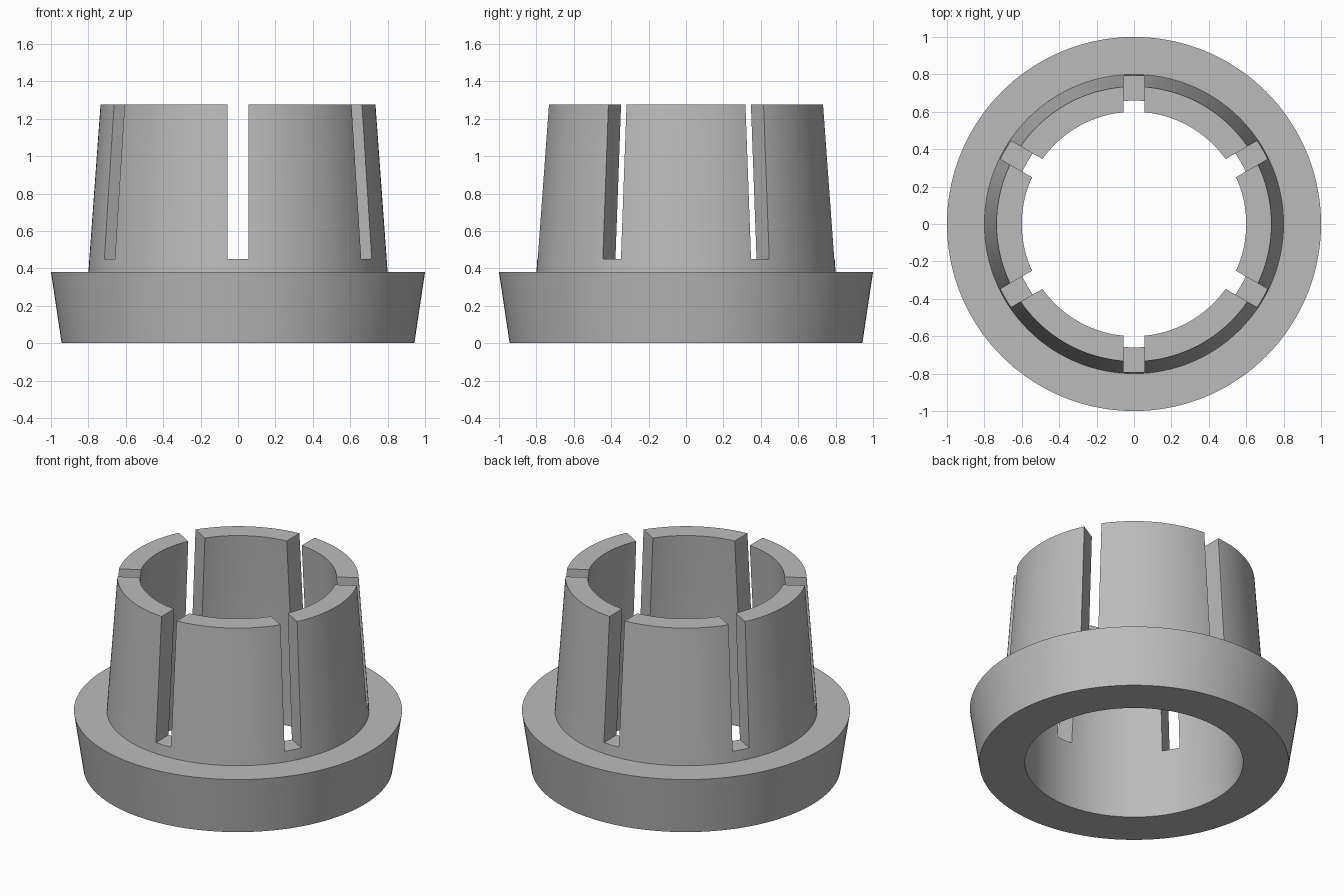
import bpy
import math

if "Cube" in bpy.data.objects:
    bpy.data.objects.remove(bpy.data.objects["Cube"], do_unlink=True)

SEGMENTS = 144
HEIGHT = 1.275
SLOT_FLOOR = 0.45
SLOT_WIDTH = 0.112

# Single grey material
grey = bpy.data.materials.new("plain_grey")
grey.use_nodes = True
colour = (0.5, 0.5, 0.5, 1)
grey.diffuse_color = colour
grey.node_tree.nodes["Principled BSDF"].inputs["Base Color"].default_value = colour


def lathe(name, profile):
    """Revolve a closed (radius, z) profile around the z axis."""
    n = len(profile)
    verts, faces = [], []
    for i in range(SEGMENTS):
        a = 2 * math.pi * i / SEGMENTS
        verts += [(r * math.cos(a), r * math.sin(a), z) for r, z in profile]
        here, there = i * n, (i + 1) % SEGMENTS * n
        for j in range(n):
            k = (j + 1) % n
            faces.append((here + j, there + j, there + k, here + k))
    mesh = bpy.data.meshes.new(name)
    mesh.from_pydata(verts, [], faces)
    mesh.materials.append(grey)
    obj = bpy.data.objects.new(name, mesh)
    bpy.context.collection.objects.link(obj)
    return obj


# Flared flange and tapered sleeve share one cross-section
collet = lathe("slotted_collet", [
    (0.665, 0), (0.943, 0), (1.0, 0.38), (0.8, 0.38),
    (0.735, HEIGHT), (0.6, HEIGHT), (0.665, 0.38),
])
bpy.context.view_layer.objects.active = collet

# Three bars through the axis cut the six slots
for i in range(3):
    bpy.ops.mesh.primitive_cube_add(size=1, location=(0, 0, SLOT_FLOOR + 0.5))
    bar = bpy.context.object
    bar.name = f"slot_cutter_{i + 1}"
    bar.scale = (SLOT_WIDTH, 3, 1)
    bar.rotation_euler.z = i * math.pi / 3
    bar.hide_render = True
    bpy.context.view_layer.objects.active = collet
    cut = collet.modifiers.new("slot", 'BOOLEAN')
    cut.operation = 'DIFFERENCE'
    cut.solver = 'EXACT'
    cut.object = bar
    bpy.ops.object.modifier_apply(modifier=cut.name)
    bpy.data.objects.remove(bar, do_unlink=True)

# Smooth round walls with crisp rims and slot edges
bpy.ops.object.select_all(action='DESELECT')
collet.select_set(True)
bpy.context.view_layer.objects.active = collet
bpy.ops.object.shade_smooth_by_angle(angle=math.radians(30))
